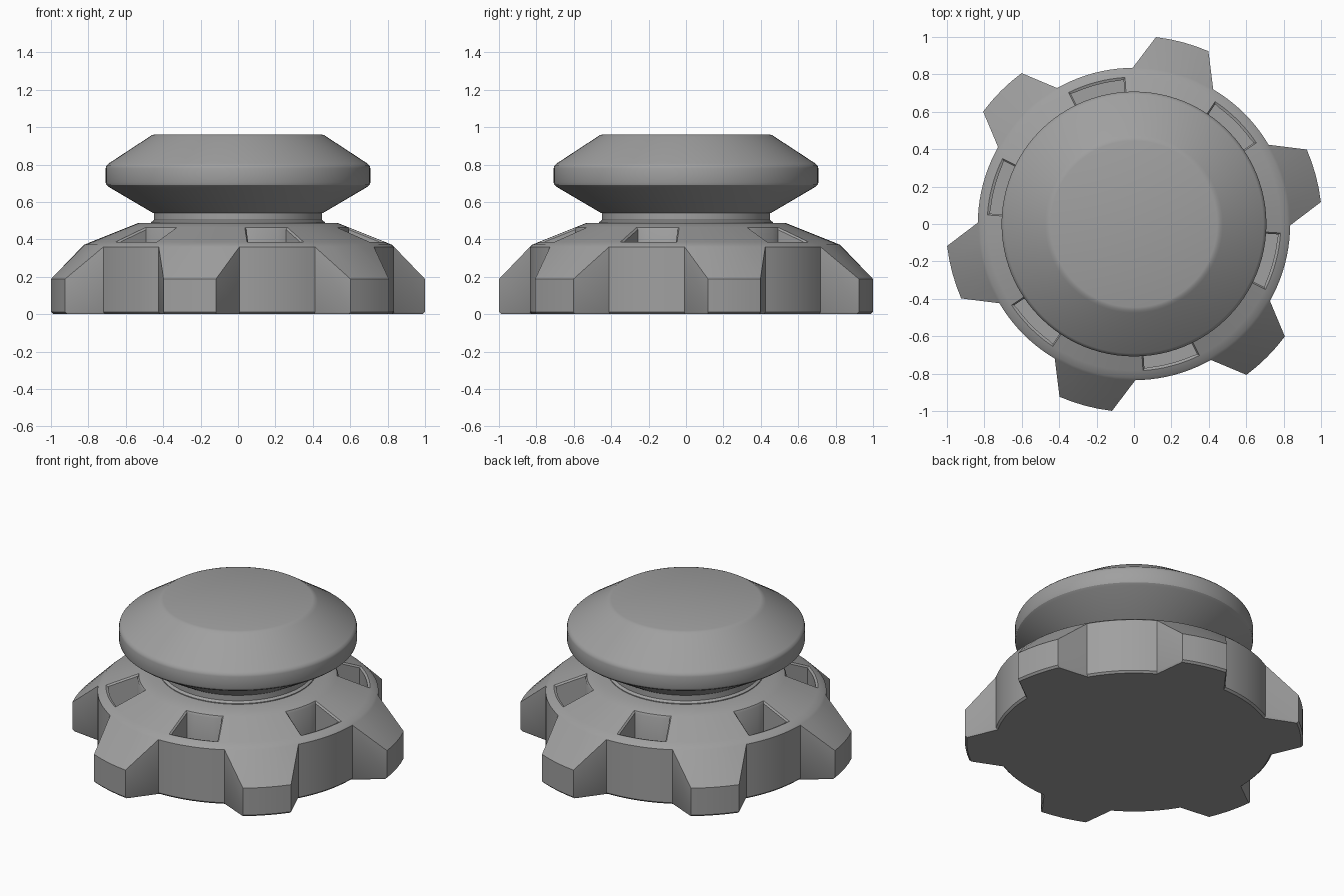
import bpy, bmesh, math

cube = bpy.data.objects.get("Cube")
if cube:
    bpy.data.objects.remove(cube, do_unlink=True)

grey = bpy.data.materials.new("matte grey")
grey.use_nodes = True
colour = (0.35, 0.35, 0.35, 1)
grey.diffuse_color = colour
grey.node_tree.nodes["Principled BSDF"].inputs["Base Color"].default_value = colour


def polar(r, degrees, z):
    a = math.radians(degrees)
    return (r * math.cos(a), r * math.sin(a), z)


def finish(bm, name, angle=30):
    bmesh.ops.remove_doubles(bm, verts=bm.verts, dist=0.0005)
    bmesh.ops.recalc_face_normals(bm, faces=bm.faces)
    mesh = bpy.data.meshes.new(name)
    bm.to_mesh(mesh)
    bm.free()
    mesh.materials.append(grey)
    obj = bpy.data.objects.new(name, mesh)
    bpy.context.collection.objects.link(obj)
    bpy.ops.object.select_all(action='DESELECT')
    obj.select_set(True)
    bpy.context.view_layer.objects.active = obj
    bpy.ops.object.shade_smooth_by_angle(angle=math.radians(angle))
    return obj


def skin(bm, columns):
    """Join neighbouring vertical profiles into a closed ring of quads."""
    for i, a in enumerate(columns):
        b = columns[(i + 1) % len(columns)]
        for j in range(len(a) - 1):
            bm.faces.new((a[j], b[j], b[j + 1], a[j + 1]))


def lathe(name, profile, steps=96):
    bm = bmesh.new()
    columns = [[bm.verts.new(polar(r, 360 * i / steps, z)) for r, z in profile]
               for i in range(steps)]
    skin(bm, columns)
    bm.faces.new([c[0] for c in columns])
    bm.faces.new([c[-1] for c in columns])
    return finish(bm, name)


# Toothed base: radial profiles reach out further on the six teeth
ROOT, TIP = 0.835, 1.006
TOOTH_CENTRE, TIP_HALF, ROOT_HALF, POCKET_HALF = 15, 8.3, 15.5, 11.5
DOME = [(0.40, 0.487), (0.535, 0.487), (0.59, 0.465), (0.785, 0.387),
        (0.822, 0.372), (ROOT, 0.36)]
valley = [ROOT_HALF] + [30 - POCKET_HALF + i * POCKET_HALF / 4 for i in range(9)] + [60 - ROOT_HALF]
sector = [(TIP_HALF * t, TIP) for t in (-1, -0.5, 0, 0.5, 1)] + [(a, ROOT) for a in valley]

bm = bmesh.new()
columns = []
for k in range(6):
    for offset, reach in sector:
        a = TOOTH_CENTRE + 60 * k + offset
        shoulder = 0.36 - (reach - ROOT) * 1.0
        profile = DOME + [(reach, shoulder), (reach, 0.012), (reach - 0.012, 0)]
        columns.append([bm.verts.new(polar(r, a, z)) for r, z in profile])
skin(bm, columns)
bm.faces.new([c[0] for c in columns])
bm.faces.new([c[-1] for c in columns])
bmesh.ops.remove_doubles(bm, verts=bm.verts, dist=0.0005)
bmesh.ops.recalc_face_normals(bm, faces=bm.faces)

# Pockets: chamfered openings sunk into the dome between teeth
pocket_faces = []
for f in bm.faces:
    c = f.calc_center_median()
    offset = (math.degrees(math.atan2(c.y, c.x)) - TOOTH_CENTRE) % 60
    if 0.6 < c.xy.length < 0.77 and abs(offset - 30) < POCKET_HALF:
        pocket_faces.append(f)
bmesh.ops.inset_region(bm, faces=pocket_faces, thickness=0.012, depth=-0.01)
extruded = bmesh.ops.extrude_face_region(bm, geom=pocket_faces)
bmesh.ops.delete(bm, geom=pocket_faces, context='FACES')
for item in extruded["geom"]:
    if isinstance(item, bmesh.types.BMVert):
        item.co.z = 0.2
finish(bm, "toothed_base")

# Neck with a small flare where it meets the base
lathe("neck", [(0.465, 0.48), (0.465, 0.492), (0.45, 0.503), (0.45, 0.56)])

# Knob with softened rims
lathe("knob", [(0.44, 0.54), (0.452, 0.54), (0.69, 0.68), (0.704, 0.692),
               (0.708, 0.705), (0.708, 0.78), (0.704, 0.794), (0.692, 0.806),
               (0.475, 0.948), (0.462, 0.957), (0.445, 0.962)])
